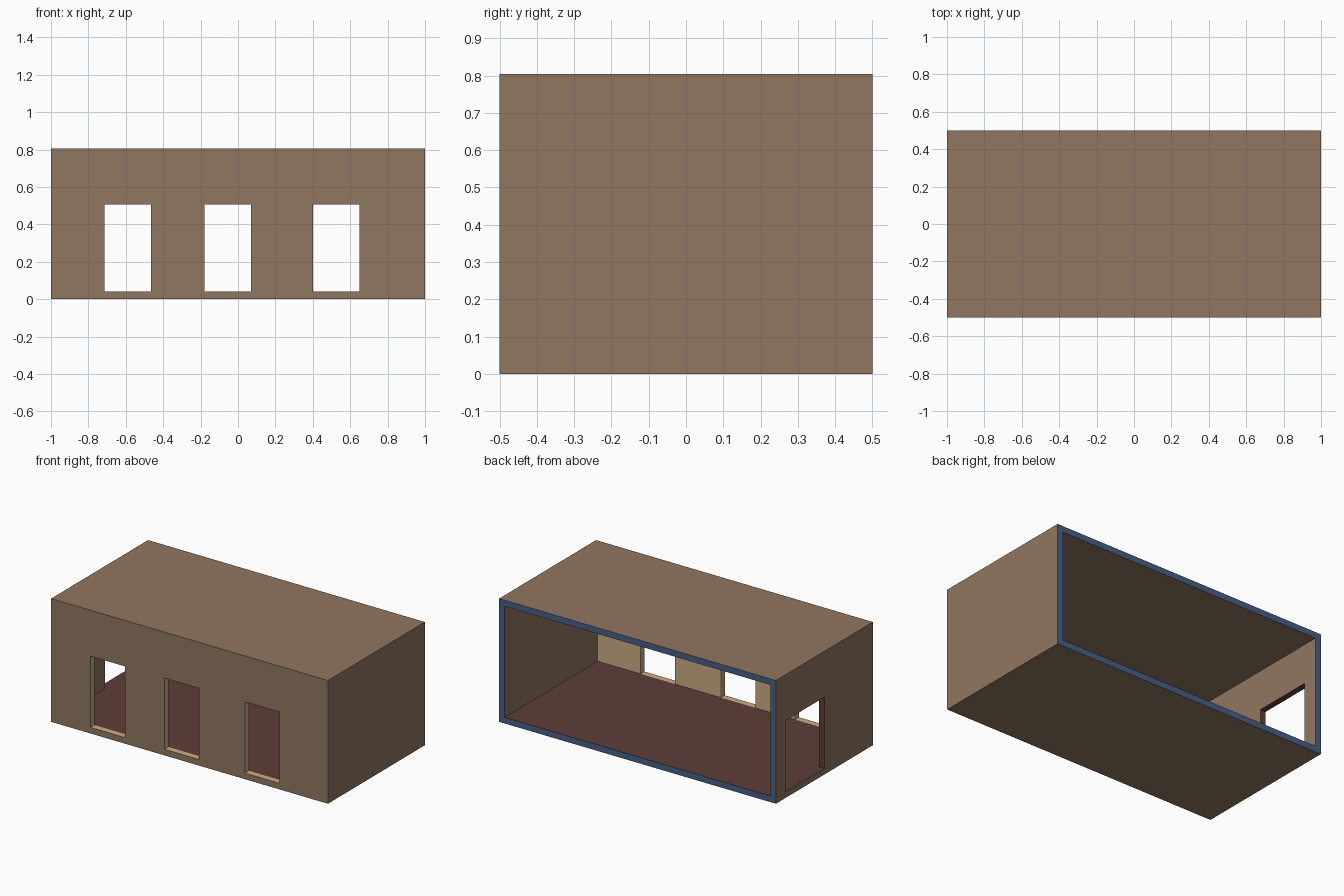
import bpy, bmesh
from mathutils import Vector

if "Cube" in bpy.data.objects:
    bpy.data.objects.remove(bpy.data.objects["Cube"])

# Colours, one material each
def material(name, rgb):
    m = bpy.data.materials.new(name)
    m.diffuse_color = (*rgb, 1.0)
    m.use_nodes = True
    m.node_tree.nodes["Principled BSDF"].inputs["Base Color"].default_value = m.diffuse_color
    return m

BROWN, TAN, DARK_RED, BLUE = range(4)
mats = [material("brown_plaster", (0.283, 0.184, 0.117)),
        material("tan_inner_wall", (0.60, 0.41, 0.23)),
        material("dark_red_floor", (0.114, 0.047, 0.040)),
        material("blue_cut_edge", (0.065, 0.117, 0.242))]

# Room dimensions
W, D, H, T = 1.0, 0.5, 0.805, 0.04
TOP = 0.505                                        # head of all openings
FRONT = [(-0.715, -0.465), (-0.18, 0.07), (0.40, 0.65)]   # front openings, x ranges
SIDE = (0.0, 0.40)                                 # left side doorway, y range

xs = sorted([-W, -W + T, W - T, W] + [v for r in FRONT for v in r])
ys = [-D, -D + T, *SIDE, D]
zs = [0, T, TOP, H - T, H]

def solid(p):
    """True where the walls, floor and roof have material (back is open)."""
    x, y, z = p
    if abs(x) > W or abs(y) > D or not 0 < z < H:
        return False
    if T < z < H - T and abs(x) < W - T and y > -D + T:
        return False                               # room interior
    if T < z < TOP:
        if y < -D + T and any(a < x < b for a, b in FRONT):
            return False                           # front openings
        if x < -W + T and SIDE[0] < y < SIDE[1]:
            return False                           # side doorway
    return True

def colour(c, n):
    """Pick the material from face position and direction."""
    if n.y > 0.5 and c.y > D - 0.001:
        return BLUE                                # cut rim of the open back
    inside = abs(c.x) < W - 0.001 and c.y > -D + 0.001 and 0.001 < c.z < H - 0.001
    if inside and c.y < -D + T + 0.001 and abs(c.x) < W - T:
        return TAN                                 # front wall inside and reveals
    if inside and c.x < -W + T - 0.001:
        return DARK_RED                            # doorway reveals
    if inside and n.z > 0.5:
        return DARK_RED                            # floor
    return BROWN

# Room shell: the skin between solid and empty cells
bm = bmesh.new()
cuts = (xs, ys, zs)
for axis in range(3):
    u, v = (axis + 1) % 3, (axis + 2) % 3
    for a in cuts[axis]:
        for u0, u1 in zip(cuts[u], cuts[u][1:]):
            for v0, v1 in zip(cuts[v], cuts[v][1:]):
                c, n = Vector((0, 0, 0)), Vector((0, 0, 0))
                c[axis], c[u], c[v] = a, (u0 + u1) / 2, (v0 + v1) / 2
                n[axis] = 1
                below, above = solid(c - n * 0.01), solid(c + n * 0.01)
                if below == above:
                    continue
                ring = [(u0, v0), (u1, v0), (u1, v1), (u0, v1)]
                if above:
                    n, ring = -n, ring[::-1]
                verts = []
                for p, q in ring:
                    co = Vector((0, 0, 0))
                    co[axis], co[u], co[v] = a, p, q
                    verts.append(bm.verts.new(co))
                bm.faces.new(verts).material_index = colour(c, n)
bmesh.ops.remove_doubles(bm, verts=bm.verts[:], dist=0.0001)

mesh = bpy.data.meshes.new("room_shell")
bm.to_mesh(mesh)
bm.free()
for m in mats:
    mesh.materials.append(m)
bpy.context.collection.objects.link(bpy.data.objects.new("room_shell", mesh))
